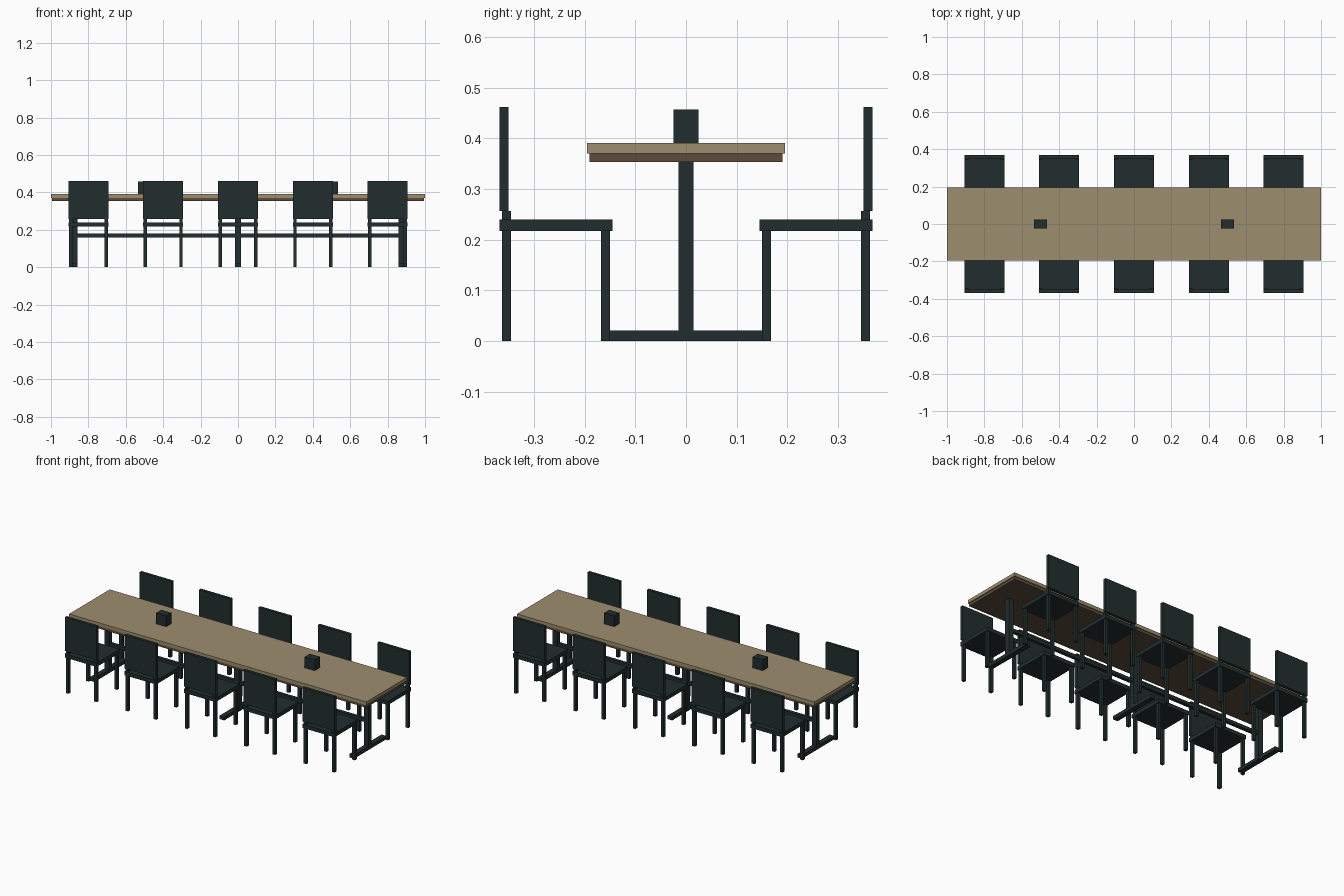
import bpy

cube = bpy.data.objects.get("Cube")
if cube:
    bpy.data.objects.remove(cube, do_unlink=True)


def material(name, rgb):
    mat = bpy.data.materials.new(name)
    mat.use_nodes = True
    colour = (*rgb, 1)
    mat.diffuse_color = colour
    mat.node_tree.nodes["Principled BSDF"].inputs["Base Color"].default_value = colour
    return mat


charcoal = material("charcoal", (0.016, 0.027, 0.027))
oak = material("oak", (0.335, 0.268, 0.158))
walnut = material("dark_wood", (0.107, 0.072, 0.046))


def box(name, mat, x, y, z):
    """Box spanning the given (low, high) range on each axis."""
    spans = (x, y, z)
    centre = [(a + b) / 2 for a, b in spans]
    bpy.ops.mesh.primitive_cube_add(size=1, location=centre)
    obj = bpy.context.object
    obj.name = name
    obj.scale = [b - a for a, b in spans]
    bpy.ops.object.transform_apply(location=False, rotation=False, scale=True)
    obj.data.materials.append(mat)
    return obj


def around(centre, half):
    return (centre - half, centre + half)


def chair(x, side):
    """Chair at x; side is +1 behind the table, -1 in front of it."""
    def span(near, far):
        return tuple(sorted((side * near, side * far)))

    width = around(x, 0.107)
    box("chair_seat", charcoal, width, span(0.145, 0.368), (0.217, 0.24))
    box("chair_back", charcoal, width, span(0.35, 0.368), (0.257, 0.462))
    for offset in (-0.095, 0.095):
        leg = around(x + offset, 0.009)
        box("chair_front_leg", charcoal, leg, span(0.15, 0.168), (0, 0.217))
        box("chair_back_leg", charcoal, leg, span(0.345, 0.363), (0, 0.257))


# Table top and the slab beneath it
box("table_top", oak, (-1, 1), (-0.195, 0.195), (0.37, 0.391))
box("table_underframe", walnut, (-0.995, 0.995), (-0.19, 0.19), (0.353, 0.37))

# Table posts, floor feet and the long stretcher
for x in (-0.873, 0, 0.873):
    box("table_post", charcoal, around(x, 0.016), around(0, 0.015), (0, 0.353))
    box("table_foot", charcoal, around(x, 0.0155), around(0, 0.155), (0, 0.021))
box("table_stretcher", charcoal, around(0, 0.873), around(0, 0.01), (0.16, 0.18))

# Boxes standing on the table
for x in (-0.5, 0.5):
    box("table_box", charcoal, around(x, 0.034), around(0, 0.025), (0.391, 0.457))

# Five chairs along each long side
for i in range(-2, 3):
    for side in (-1, 1):
        chair(0.4 * i, side)
